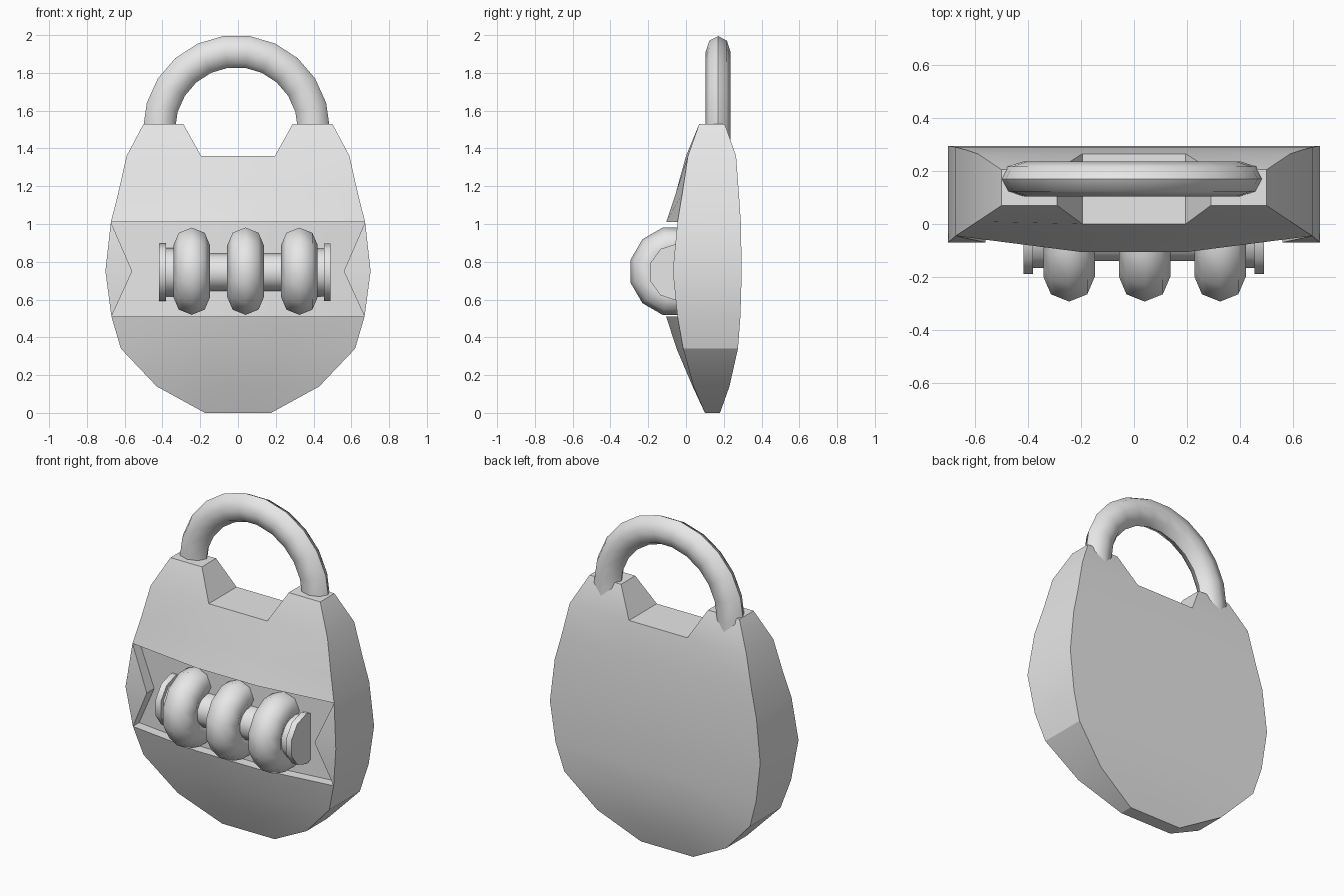
import bpy, bmesh, math
from mathutils import Vector

cube = bpy.data.objects.get("Cube")
if cube:
    bpy.data.objects.remove(cube, do_unlink=True)

GREY = (0.8, 0.8, 0.8, 1)
grey = bpy.data.materials.new("plain grey")
grey.use_nodes = True
grey.diffuse_color = GREY
grey.node_tree.nodes["Principled BSDF"].inputs["Base Color"].default_value = GREY


def finish(bm, name, angle):
    bmesh.ops.remove_doubles(bm, verts=bm.verts[:], dist=0.0005)
    bmesh.ops.recalc_face_normals(bm, faces=bm.faces[:])
    mesh = bpy.data.meshes.new(name)
    bm.to_mesh(mesh)
    bm.free()
    mesh.materials.append(grey)
    ob = bpy.data.objects.new(name, mesh)
    bpy.context.collection.objects.link(ob)
    bpy.ops.object.select_all(action='DESELECT')
    ob.select_set(True)
    bpy.context.view_layer.objects.active = ob
    bpy.ops.object.shade_smooth_by_angle(angle=math.radians(angle))
    return ob


def face(bm, *points):
    bm.faces.new([bm.verts.new(p) for p in points])


def loft(name, rings, closed=False, angle=30):
    """Skin a list of rings, either capped at the ends or joined in a loop."""
    bm = bmesh.new()
    loops = [[bm.verts.new(p) for p in ring] for ring in rings]
    pairs = list(zip(loops, loops[1:]))
    if closed:
        pairs.append((loops[-1], loops[0]))
    else:
        bm.faces.new(loops[0])
        bm.faces.new(loops[-1])
    for a, b in pairs:
        for i in range(len(a)):
            k = (i + 1) % len(a)
            bm.faces.new((a[i], a[k], b[k], b[i]))
    return finish(bm, name, angle)


def lathe(name, profile, y, z, sides, closed=False, angle=30):
    """Turn (x, radius) points about an axis along x."""
    turns = [math.tau * (i + 0.5) / sides for i in range(sides)]
    rings = [[(x, y + r * math.cos(t), z + r * math.sin(t)) for t in turns]
             for x, r in profile]
    return loft(name, rings, closed, angle)


# Body: rows of height, half width, half middle width, front middle, front edge, back
rows = [
    (0.0, 0.175, 0.07, 0.10, 0.10, 0.18),
    (0.14, 0.43, 0.15, 0.035, 0.04, 0.23),
    (0.34, 0.62, 0.19, -0.05, -0.015, 0.275),
    (0.51, 0.67, 0.205, -0.105, -0.045, 0.288),
    (0.75, 0.702, 0.205, -0.105, -0.07, 0.295),
    (1.01, 0.673, 0.205, -0.105, -0.045, 0.29),
    (1.16, 0.635, 0.205, -0.055, -0.02, 0.28),
    (1.36, 0.59, 0.195, 0.0, 0.01, 0.265),
    (1.53, 0.50, 0.29, 0.07, 0.07, 0.205),
]
LOW, MID, HIGH = 3, 4, 5
DEPTH, TIP = 0.06, 0.56
front, back = [], []
for z, w, c, yc, ye, yb in rows:
    xs = (-w, -c, c, w)
    front.append([Vector((x, y, z)) for x, y in zip(xs, (ye, yc, yc, ye))])
    back.append([Vector((x, yb, z)) for x in xs])

bm = bmesh.new()
last = len(rows) - 1
for i in range(last):
    for j in range(3):
        if i == last - 1 and j == 1:
            continue  # open notch under the shackle
        face(bm, back[i][j], back[i][j + 1], back[i + 1][j + 1], back[i + 1][j])
        if i not in (LOW, MID):
            face(bm, front[i][j], front[i][j + 1], front[i + 1][j + 1], front[i + 1][j])
    sides = (0, 1, 2, 3) if i == last - 1 else (0, 3)
    for j in sides:
        face(bm, front[i][j], back[i][j], back[i + 1][j], front[i + 1][j])
for i, j in [(0, 0), (0, 1), (0, 2), (last, 0), (last, 2), (last - 1, 1)]:
    face(bm, front[i][j], front[i][j + 1], back[i][j + 1], back[i][j])

# Recessed window across the front, with ledges and pointed side plates
inset = Vector((0, DEPTH, 0))
lo, hi = front[LOW], front[HIGH]
for edge in (lo, hi):
    for j in range(3):
        face(bm, edge[j], edge[j + 1], edge[j + 1] + inset, edge[j] + inset)
face(bm, lo[1] + inset, lo[2] + inset, hi[2] + inset, hi[1] + inset)
for outer, inner, s in ((0, 1, -1), (3, 2, 1)):
    mid = front[MID][outer]
    tip = Vector((s * TIP, mid.y, mid.z))
    t = (TIP - abs(lo[inner].x)) / (abs(lo[outer].x) - abs(lo[inner].x))
    deep = Vector((s * TIP, lo[inner].lerp(lo[outer], t).y + DEPTH, mid.z))
    for corner in (lo, hi):
        face(bm, corner[outer], mid, tip)
        face(bm, corner[outer], tip, deep, corner[outer] + inset)
        face(bm, corner[outer] + inset, deep, corner[inner] + inset)
    face(bm, lo[inner] + inset, deep, hi[inner] + inset)
finish(bm, "body", 25)

# Shackle: half ring with short legs running into the body
RX, RZ, TUBE, THICK = 0.41, 0.415, 0.085, 0.066
path = [(math.pi * i / 11, 0) for i in range(12)]
path = [(0, -0.08)] + path + [(math.pi, -0.08)]
rings = []
for a, drop in path:
    ring = []
    for k in range(8):
        t = math.tau * k / 8
        r = TUBE * math.cos(t)
        ring.append(((RX + r) * math.cos(a) - 0.008,
                     0.17 + THICK * math.sin(t),
                     1.5 + (RZ + r) * math.sin(a) + drop))
    rings.append(ring)
loft("shackle", rings, angle=50)

# Number wheels: chunky rounded rings
for n, x in enumerate((-0.245, 0.04, 0.325)):
    profile = [(x + 0.097 * math.sin(math.tau * k / 8),
                0.142 + 0.097 * math.cos(math.tau * k / 8)) for k in range(8)]
    lathe(f"number_wheel_{n + 1}", profile, -0.062, 0.75, 12, closed=True, angle=50)

# Axle with a stepped cap at each end
AXLE_Y, AXLE_Z = -0.045, 0.745
lathe("axle", [(-0.38, 0.1), (0.45, 0.1)], AXLE_Y, AXLE_Z, 10, angle=40)
for name, x, s in (("right_cap", -0.418, 1), ("left_cap", 0.49, -1)):
    lathe(name, [(x, 0.152), (x + s * 0.036, 0.152), (x + s * 0.036, 0.128),
                 (x + s * 0.1, 0.128)], AXLE_Y, AXLE_Z, 10, angle=40)
